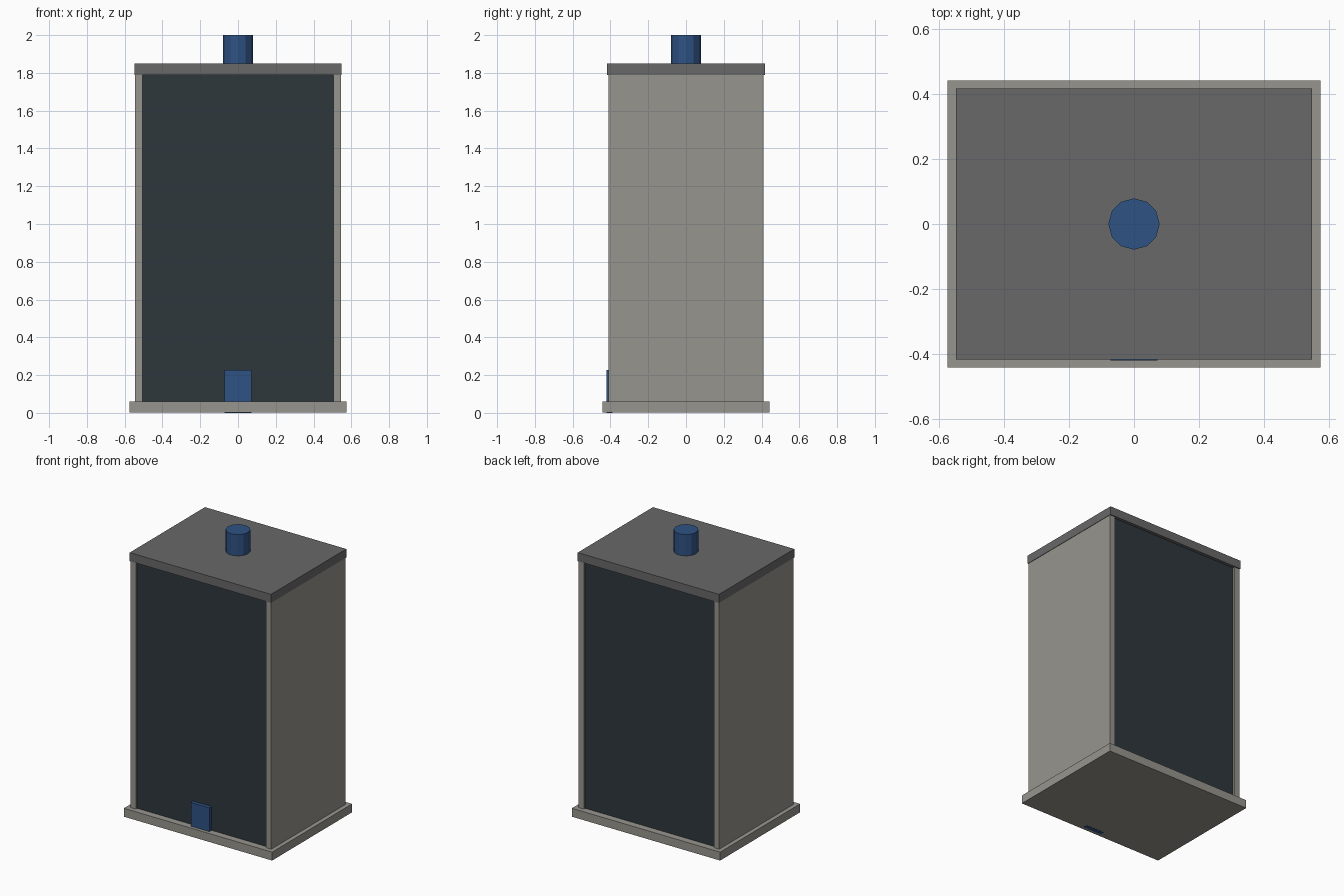
import bpy

cube = bpy.data.objects.get("Cube")
if cube:
    bpy.data.objects.remove(cube, do_unlink=True)


def material(name, rgb):
    m = bpy.data.materials.new(name)
    m.use_nodes = True
    m.diffuse_color = (*rgb, 1)
    m.node_tree.nodes["Principled BSDF"].inputs["Base Color"].default_value = (*rgb, 1)
    return m


stone = material("warm_grey", (0.31, 0.30, 0.27))
roof_grey = material("dark_grey", (0.14, 0.14, 0.14))
slate = material("dark_slate", (0.028, 0.038, 0.046))
blue = material("blue", (0.028, 0.085, 0.23))


def finish(name, mat):
    ob = bpy.context.object
    ob.name = name
    ob.data.materials.append(mat)
    return ob


def box(name, mat, x, y, z):
    """Box spanning the given (low, high) ranges."""
    spans = (x, y, z)
    bpy.ops.mesh.primitive_cube_add(size=1, location=[(a + b) / 2 for a, b in spans])
    ob = finish(name, mat)
    ob.scale = [b - a for a, b in spans]
    bpy.ops.object.transform_apply(location=False, rotation=False, scale=True)
    return ob


BASE_TOP, ROOF_LOW, ROOF_TOP = 0.06, 1.79, 1.85

# Base slab and roof slab
box("base", stone, (-0.575, 0.575), (-0.443, 0.443), (0.001, BASE_TOP))
box("roof", roof_grey, (-0.548, 0.548), (-0.417, 0.417), (ROOF_LOW, ROOF_TOP))

# Side walls
for name, side in (("left_wall", 1), ("right_wall", -1)):
    box(name, stone, sorted((side * 0.505, side * 0.545)), (-0.41, 0.41), (BASE_TOP, ROOF_LOW))

# Recessed front and back panels
for name, side in (("front_panel", -1), ("back_panel", 1)):
    box(name, slate, (-0.505, 0.505), sorted((side * 0.365, side * 0.395)), (BASE_TOP, ROOF_LOW))

# Small hatch on the front, running down through the base
box("front_hatch", blue, (-0.072, 0.072), (-0.42, -0.39), (0, 0.227))

# Roof vent
bpy.ops.mesh.primitive_cylinder_add(vertices=12, radius=0.079, depth=2 - ROOF_TOP,
                                    location=(0, 0, (2 + ROOF_TOP) / 2))
finish("roof_vent", blue)
